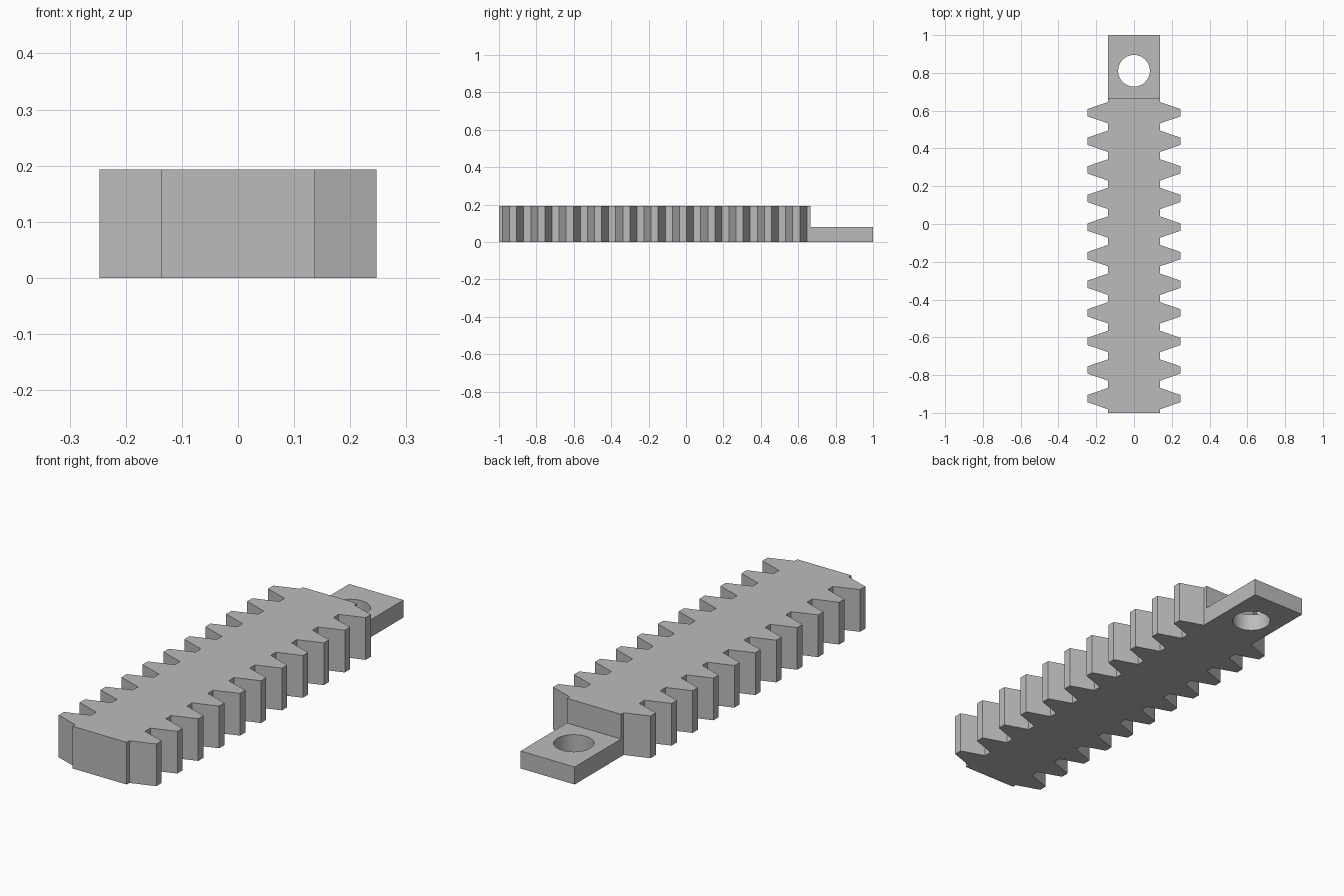
import bpy
import bmesh
from math import cos, sin, pi, radians

cube = bpy.data.objects.get("Cube")
if cube:
    bpy.data.objects.remove(cube, do_unlink=True)

# Plain grey plastic
grey = bpy.data.materials.new("plain_grey")
grey.use_nodes = True
colour = (0.5, 0.5, 0.5, 1)
grey.diffuse_color = colour
grey.node_tree.nodes["Principled BSDF"].inputs["Base Color"].default_value = colour

TEETH = 11
START, END = -1.0, 0.665
PITCH = (END - START) / TEETH
ROOT, TIP = 0.137, 0.247
BODY_HEIGHT, TAB_HEIGHT = 0.193, 0.08


def plate(name, loops, height):
    """Fill an outline (and any hole loops) and extrude it upward from z = 0."""
    bm = bmesh.new()
    edges = []
    for loop in loops:
        verts = [bm.verts.new((x, y, 0)) for x, y in loop]
        edges += [bm.edges.new((v, verts[i - 1])) for i, v in enumerate(verts)]
    bmesh.ops.triangle_fill(bm, edges=edges, use_beauty=True)
    result = bmesh.ops.extrude_face_region(bm, geom=bm.faces[:], use_keep_orig=True)
    top = [g for g in result["geom"] if isinstance(g, bmesh.types.BMVert)]
    bmesh.ops.translate(bm, verts=top, vec=(0, 0, height))
    bmesh.ops.recalc_face_normals(bm, faces=bm.faces[:])
    bmesh.ops.dissolve_limit(bm, angle_limit=radians(0.5),
                             verts=bm.verts[:], edges=bm.edges[:])
    mesh = bpy.data.meshes.new(name)
    bm.to_mesh(mesh)
    bm.free()
    mesh.materials.append(grey)
    obj = bpy.data.objects.new(name, mesh)
    bpy.context.collection.objects.link(obj)
    return obj


# Double-sided toothed rack: equal quarter-pitch steps, mirrored across x
right_edge = [(ROOT, START)]
for i in range(TEETH):
    mid = START + (i + 0.5) * PITCH
    right_edge += [(x, mid + k * PITCH / 8)
                   for x, k in ((ROOT, -3), (TIP, -1), (TIP, 1), (ROOT, 3))]
right_edge.append((ROOT, END))
outline = right_edge + [(-x, y) for x, y in reversed(right_edge)]
plate("toothed_body", [outline], BODY_HEIGHT)

# Thin mounting tab with a round hole
tab_outline = [(-ROOT, END), (ROOT, END), (ROOT, 1), (-ROOT, 1)]
SIDES = 48
hole = [(0.084 * cos(2 * pi * i / SIDES), 0.811 + 0.084 * sin(2 * pi * i / SIDES))
        for i in range(SIDES)]
tab = plate("mounting_tab", [tab_outline, hole], TAB_HEIGHT)

# Smooth hole wall, crisp edges elsewhere
bpy.ops.object.select_all(action="DESELECT")
tab.select_set(True)
bpy.context.view_layer.objects.active = tab
bpy.ops.object.shade_smooth_by_angle(angle=radians(30))
